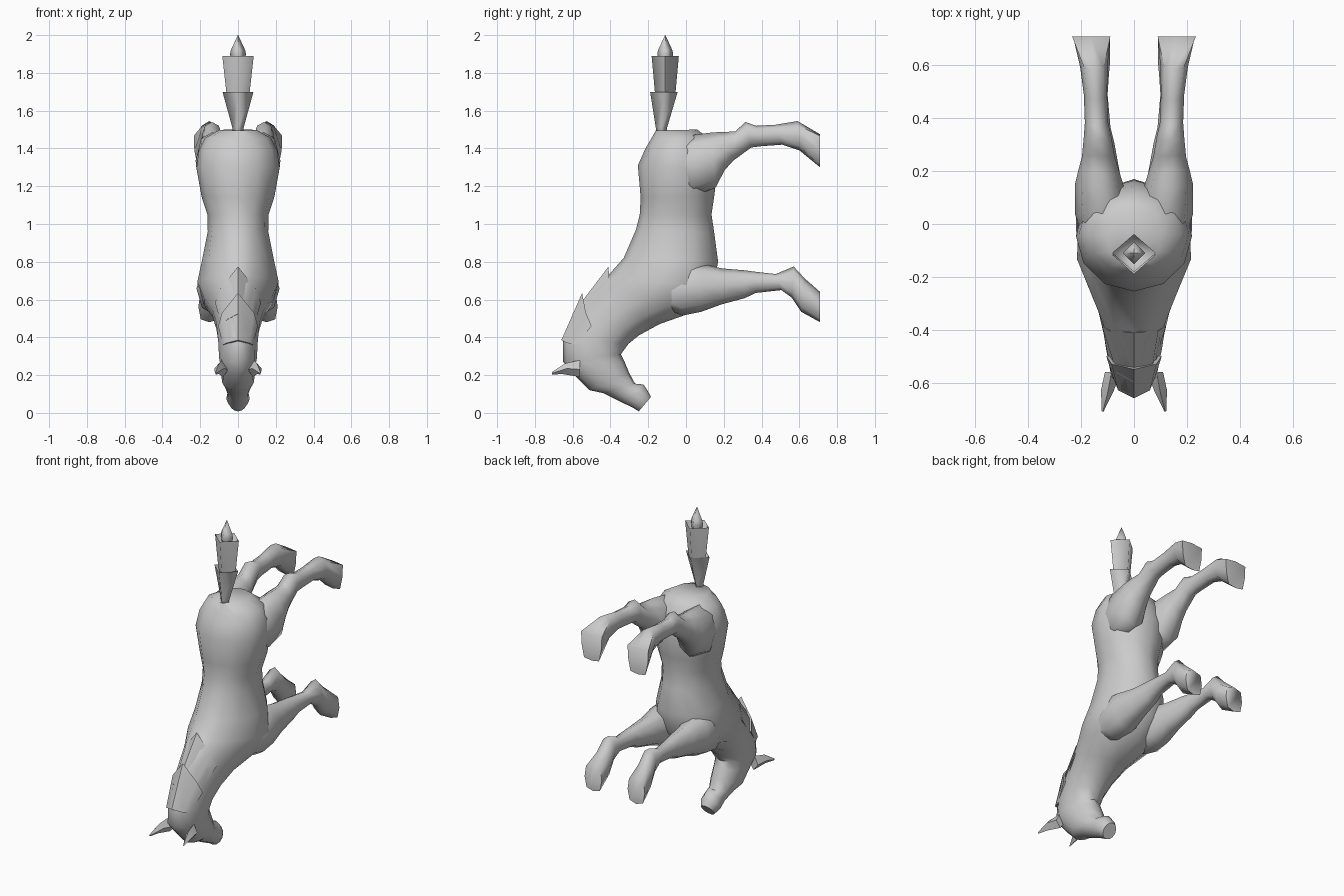
import bpy, bmesh, math


def finish(name, bm, mirror=False, angle=40):
    bmesh.ops.recalc_face_normals(bm, faces=bm.faces)
    me = bpy.data.meshes.new(name)
    bm.to_mesh(me)
    bm.free()
    for p in me.polygons:
        p.use_smooth = True
    me.set_sharp_from_angle(angle=math.radians(angle))
    ob = bpy.data.objects.new(name, me)
    bpy.context.collection.objects.link(ob)
    if mirror:
        ob.modifiers.new("mirror", "MIRROR").use_mirror_merge = False
    return ob


def skin(bm, rings):
    """Join equal-length point rings with quads and cap both ends."""
    vs = [[bm.verts.new(p) for p in r] for r in rings]
    n = len(vs[0])
    for a, b in zip(vs, vs[1:]):
        for i in range(n):
            j = (i + 1) % n
            bm.faces.new((a[i], a[j], b[j], b[i]))
    bm.faces.new(vs[0])
    bm.faces.new(vs[-1])


def section(ya, za, yb, zb, w, xc=0.0, n=12, power=1.0, taper=0.0):
    """Rounded section spanning two side-view points, half width w."""
    pts = []
    for i in range(n):
        t = 2 * math.pi * i / n
        c, s = math.cos(t), math.sin(t)
        c = math.copysign(abs(c) ** power, c)
        s = math.copysign(abs(s) ** power, s) if abs(s) > 1e-6 else 0
        k = (c + 1) / 2
        pts.append((xc + w * s * (1 + taper * c),
                    yb + (ya - yb) * k, zb + (za - zb) * k))
    return pts


# Torso, neck and head: back point, belly point, half width
body = [
    (-.16, 1.495, .06, 1.50, .10), (-.185, 1.45, .11, 1.46, .175),
    (-.215, 1.40, .145, 1.38, .208), (-.255, 1.31, .165, 1.28, .22),
    (-.24, 1.14, .15, 1.15, .193), (-.245, 1.05, .135, 1.05, .162),
    (-.265, .97, .15, .95, .16), (-.33, .82, .17, .80, .19),
    (-.41, .73, .14, .66, .215), (-.46, .69, .03, .53, .18),
    (-.52, .62, -.14, .47, .135), (-.58, .55, -.25, .41, .115),
    (-.65, .40, -.305, .365, .105), (-.65, .27, -.345, .31, .10),
    (-.59, .20, -.325, .27, .09), (-.51, .12, -.30, .21, .085),
    (-.44, .105, -.27, .155, .066), (-.35, .06, -.225, .15, .056),
    (-.285, .03, -.205, .12, .062), (-.25, .008, -.185, .085, .042),
]
bm = bmesh.new()
skin(bm, [section(*r, taper=-.3 if 8 <= i <= 11 else -.12 if i in (7, 12) else 0)
          for i, r in enumerate(body)])
finish("body_neck_head", bm, angle=50)

# Legs: upper point, lower point, half width, centre x
hind = [
    (-.12, 1.38, -.12, 1.24, .05, .12), (.03, 1.47, .04, 1.15, .105, .118),
    (.14, 1.485, .155, 1.19, .092, .132), (.20, 1.487, .205, 1.285, .077, .134),
    (.26, 1.49, .25, 1.335, .062, .135),
    (.315, 1.54, .345, 1.405, .052, .138), (.37, 1.52, .40, 1.412, .044, .142),
    (.47, 1.525, .51, 1.42, .044, .146), (.59, 1.545, .60, 1.39, .052, .152),
]
front = [
    (-.18, .68, -.17, .58, .04, .13), (-.03, .80, -.02, .515, .10, .12),
    (.08, .79, .08, .535, .095, .122),
    (.19, .765, .19, .575, .072, .125), (.31, .755, .31, .607, .055, .13),
    (.36, .748, .37, .635, .046, .135), (.475, .735, .505, .65, .04, .14),
    (.57, .775, .56, .61, .048, .143), (.63, .71, .61, .535, .055, .145),
]
for name, rows, hoof, taper in (
        ("hind", hind, (.71, 1.475, .71, 1.30, .069, .162), .18),
        ("front", front, (.71, .64, .71, .48, .06, .15), .05)):
    bm = bmesh.new()
    rings = [section(*r, n=8) for r in rows]
    rings.append(section(*hoof, n=8, power=.3 if name == "hind" else .6, taper=taper))
    skin(bm, rings)
    finish(name + "_legs", bm, mirror=True, angle=68)

# Ears
bm = bmesh.new()
skin(bm, [
    [(.05, -.56, .23), (.085, -.56, .28), (.11, -.56, .23), (.08, -.56, .19)],
    [(.076, -.63, .235), (.10, -.64, .262), (.125, -.63, .235), (.10, -.65, .205)],
    [(.115, -.71, .21), (.118, -.71, .216), (.122, -.71, .21), (.118, -.71, .204)],
])
finish("ears", bm, mirror=True)

# Mane: two flared locks lying over the neck
locks = [
    ([(0, -.41, .775), (.092, -.405, .66), (.122, -.385, .585)],
     [(0, -.60, .525), (.065, -.565, .49), (.085, -.50, .46)]),
    ([(0, -.55, .635), (.085, -.53, .53), (.105, -.50, .46)],
     [(0, -.66, .385), (.06, -.63, .37), (.08, -.58, .36)]),
]
for i, pair in enumerate(locks):
    bm = bmesh.new()
    skin(bm, [h + [(-x, y, z) for x, y, z in h[:0:-1]] for h in pair])
    finish("mane_lock_%d" % (i + 1), bm, angle=50)


# Tail: flared four-sided segments with hollow ends, then a pointed tip
def diamond(z, rx, ry, y=-.11):
    return [(rx, y, z), (0, y + ry, z), (-rx, y, z), (0, y - ry, z)]


tail = [
    [(1.45, .025, .025, -.13), (1.51, .03, .03, -.13), (1.70, .082, .073, -.117),
     (1.64, .05, .045, -.117)],
    [(1.62, .045, .04), (1.70, .062, .055), (1.89, .083, .072), (1.83, .05, .045)],
    [(1.80, .03, .03), (1.90, .042, .042), (1.92, .038, .038), (2.0, .001, .001)],
]
for i, seg in enumerate(tail):
    bm = bmesh.new()
    skin(bm, [diamond(*r) for r in seg])
    finish("tail_segment_%d" % (i + 1), bm, angle=95)
